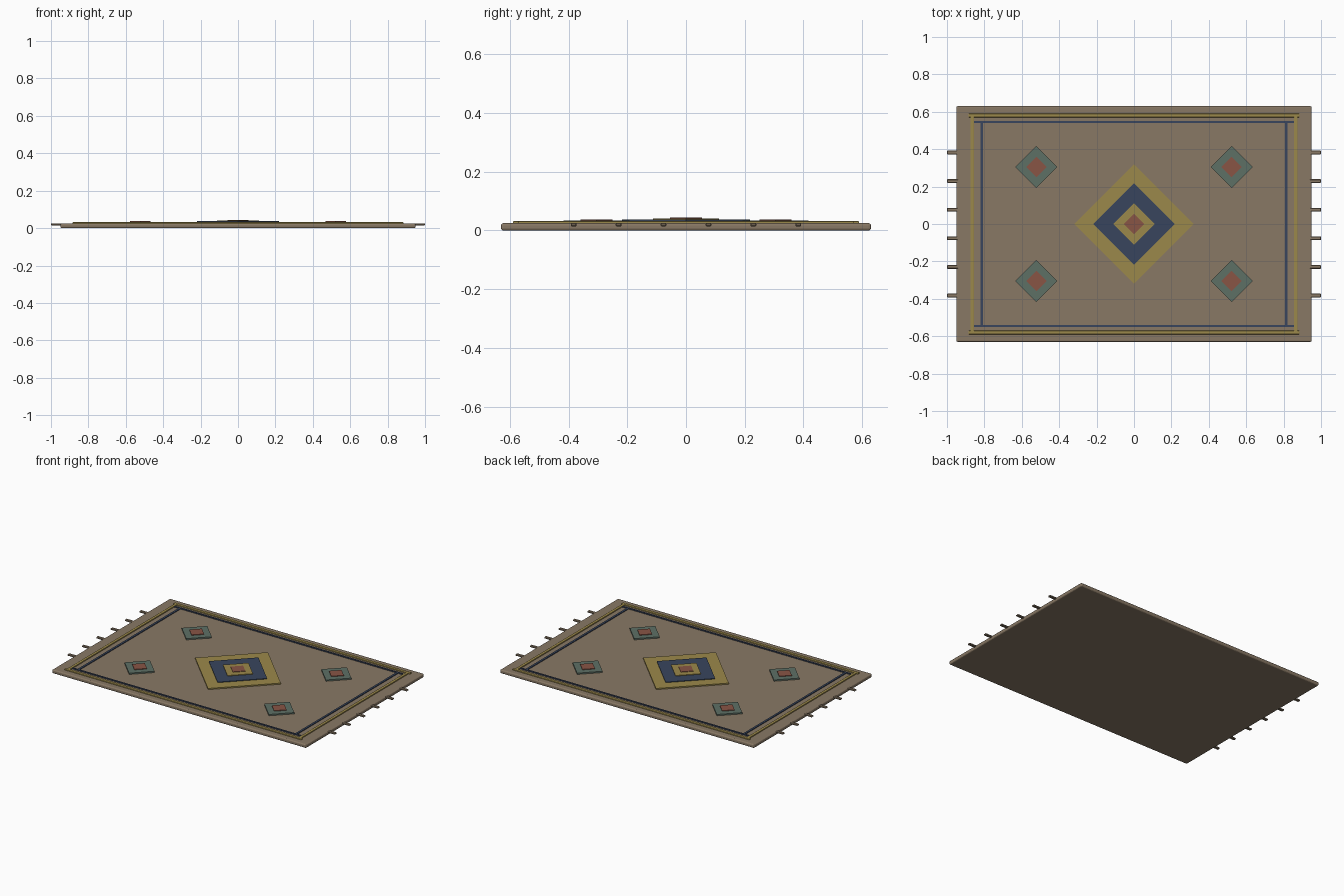
import bpy, math

if "Cube" in bpy.data.objects:
    bpy.data.objects.remove(bpy.data.objects["Cube"])

def material(name, rgb):
    m = bpy.data.materials.new(name)
    m.diffuse_color = (*rgb, 1)
    m.use_nodes = True
    m.node_tree.nodes["Principled BSDF"].inputs["Base Color"].default_value = m.diffuse_color
    return m

TAN = material("tan_wool", (0.25, 0.19, 0.13))
GOLD = material("gold_wool", (0.33, 0.25, 0.07))
NAVY = material("navy_wool", (0.04, 0.06, 0.11))
TEAL = material("teal_wool", (0.11, 0.16, 0.13))
RED = material("red_wool", (0.25, 0.09, 0.06))

def slab(name, x, y, z0, z1, sx, sy, mat, turn=0, bevel=0, segments=1):
    """Box from z0 to z1, optionally turned and bevelled."""
    bpy.ops.mesh.primitive_cube_add(size=1, location=(x, y, (z0 + z1) / 2))
    ob = bpy.context.object
    ob.name = name
    ob.scale = (sx, sy, z1 - z0)
    bpy.ops.object.transform_apply(location=False, rotation=False, scale=True)
    ob.rotation_euler.z = turn
    ob.data.materials.append(mat)
    if bevel:
        b = ob.modifiers.new("edge", 'BEVEL')
        b.width = bevel
        b.segments = segments
    return ob

def diamond(name, x, y, z0, z1, reach, mat):
    side = reach * math.sqrt(2)
    slab(name, x, y, z0, z1, side, side, mat, math.pi / 4)

# Rug body with rounded rim
slab("rug_body", 0, 0, 0, 0.025, 1.90, 1.26, TAN, bevel=0.008, segments=3)

# Border stripes, gold outside and navy inside
for s, side in ((-1, "a"), (1, "b")):
    slab("gold_long_stripe_" + side, 0, s * 0.58, 0.02, 0.032, 1.77, 0.02, GOLD, bevel=0.004, segments=2)
    slab("gold_short_stripe_" + side, s * 0.865, 0, 0.02, 0.032, 0.02, 1.16, GOLD, bevel=0.004, segments=2)
    slab("navy_long_stripe_" + side, 0, s * 0.545, 0.02, 0.030, 1.72, 0.012, NAVY)
    slab("navy_short_stripe_" + side, s * 0.813, 0, 0.02, 0.030, 0.014, 1.09, NAVY)

# Central stepped medallion
for name, z1, reach, mat in (("outer", 0.033, 0.32, GOLD), ("middle", 0.037, 0.218, NAVY),
                             ("inner", 0.041, 0.112, GOLD), ("core", 0.044, 0.055, RED)):
    diamond("medallion_" + name, 0, 0, 0.02, z1, reach, mat)

# Corner motifs
for x in (-0.522, 0.522):
    for y in (-0.305, 0.305):
        diamond("corner_diamond", x, y, 0.02, 0.034, 0.112, TEAL)
        diamond("corner_diamond_core", x, y, 0.02, 0.038, 0.055, RED)

# Fringe tassels on both short ends
for s in (-1, 1):
    for i in range(6):
        slab("fringe_tassel", s * 0.965, (i - 2.5) * 0.153, 0.014, 0.025, 0.07, 0.02, TAN,
             bevel=0.003)
